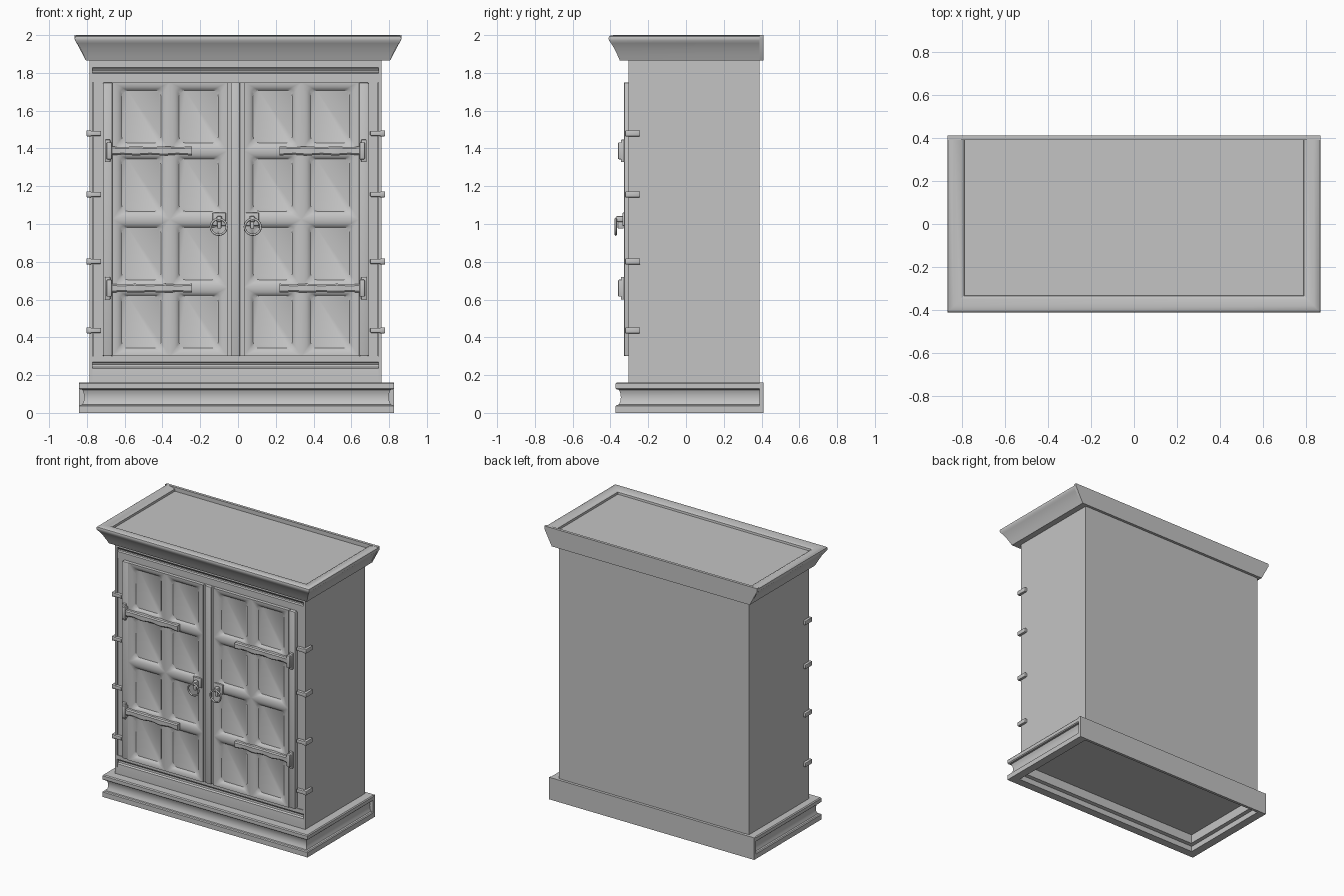
import bpy, bmesh, math
from mathutils import Vector

if "Cube" in bpy.data.objects:
    bpy.data.objects.remove(bpy.data.objects["Cube"])

grey = bpy.data.materials.new("plain_grey")
grey.use_nodes = True
grey.diffuse_color = (0.55, 0.55, 0.55, 1)
grey.node_tree.nodes["Principled BSDF"].inputs["Base Color"].default_value = grey.diffuse_color

CX = -0.012            # middle of the cabinet body
FRONT, BACK = -0.305, 0.39
DOOR = -0.328          # front plane of the doors


def finish(name, bm, smooth=True):
    bmesh.ops.recalc_face_normals(bm, faces=bm.faces)
    mesh = bpy.data.meshes.new(name)
    bm.to_mesh(mesh)
    bm.free()
    obj = bpy.data.objects.new(name, mesh)
    bpy.context.collection.objects.link(obj)
    mesh.materials.append(grey)
    if smooth:
        bpy.ops.object.select_all(action='DESELECT')
        obj.select_set(True)
        bpy.context.view_layer.objects.active = obj
        bpy.ops.object.shade_smooth_by_angle(angle=math.radians(35))
    return obj


def box(name, x0, x1, y0, y1, z0, z1, bevel=0):
    bm = bmesh.new()
    bmesh.ops.create_cube(bm, size=1)
    for v in bm.verts:
        v.co = ((x0 + x1) / 2 + v.co.x * (x1 - x0),
                (y0 + y1) / 2 + v.co.y * (y1 - y0),
                (z0 + z1) / 2 + v.co.z * (z1 - z0))
    if bevel:
        bmesh.ops.bevel(bm, geom=bm.edges[:], offset=bevel, segments=2,
                        affect='EDGES', profile=0.5)
    return finish(name, bm, bool(bevel))


def loft(name, rings):
    """Skin closed rings of equal length and cap both ends."""
    bm = bmesh.new()
    rows = [[bm.verts.new(p) for p in ring] for ring in rings]
    n = len(rows[0])
    for a, b in zip(rows, rows[1:]):
        for i in range(n):
            bm.faces.new((a[i], a[(i + 1) % n], b[(i + 1) % n], b[i]))
    bm.faces.new(rows[0])
    bm.faces.new(rows[-1])
    return finish(name, bm)


def moulding(name, profile, cx, w, front, back):
    """Sweep an (outward, z) profile round the left, front and right sides."""
    corners = [(-1, None), (-1, 1), (1, 1), (1, None)]
    loft(name, [[(cx + s * (w + o), back if f is None else front - o, z)
                 for o, z in profile] for s, f in corners])


def rail(name, profile, x0, x1):
    loft(name, [[(x, y, z) for y, z in profile] for x in (x0, x1)])


# Body: core, side panels and front stiles
box("body_core", CX - 0.77, CX + 0.77, -0.285, 0.388, 0.11, 1.965)
for side, s in (("right", -1), ("left", 1)):
    a, b = sorted((CX + s * 0.757, CX + s * 0.773))
    box(side + "_side_panel", a, b, FRONT, 0.388, 0.15, 1.88)
    a, b = sorted((CX + s * 0.70, CX + s * 0.754))
    box(side + "_stile", a, b, -0.3, -0.28, 0.3, 1.75)

# Grooved rails above and below the doors
rail("top_rail", [(-0.28, 1.75), (-0.303, 1.75), (-0.303, 1.798), (-0.29, 1.802),
                  (-0.288, 1.81), (-0.295, 1.822), (-0.305, 1.828), (-0.305, 1.87), (-0.28, 1.87)],
     CX - 0.757, CX + 0.757)
rail("bottom_rail", [(-0.28, 0.15), (-0.305, 0.15), (-0.305, 0.205), (-0.302, 0.235),
                     (-0.29, 0.242), (-0.288, 0.255), (-0.295, 0.266), (-0.305, 0.27),
                     (-0.305, 0.3), (-0.28, 0.3)], CX - 0.757, CX + 0.757)

# Crown moulding, back board and sunken top
moulding("crown_moulding", [(-0.05, 1.865), (0, 1.865), (0.012, 1.892), (0.03, 1.93),
                            (0.047, 1.957), (0.058, 1.972), (0.06, 1.982), (0.058, 1.992),
                            (0.05, 1.998), (0.03, 2.0), (0, 1.994), (-0.017, 1.985), (-0.02, 1.96)],
         0, 0.805, -0.35, BACK)
loft("crown_back_board", [[(-0.865, y, 2), (0.865, y, 2), (0.865, y, 1.978), (0.805, y, 1.865),
                           (-0.805, y, 1.865), (-0.865, y, 1.978)] for y in (BACK, 0.41)])
box("top_panel", -0.79, 0.79, -0.335, BACK, 1.95, 1.97)

# Hollow plinth with a coved face
moulding("plinth_moulding", [(-0.06, 0), (0, 0), (0, 0.036), (-0.006, 0.042), (-0.018, 0.044),
                             (-0.025, 0.06), (-0.028, 0.083), (-0.025, 0.106), (-0.018, 0.122),
                             (-0.006, 0.124), (0, 0.13), (0, 0.155), (-0.006, 0.162),
                             (-0.085, 0.162), (-0.085, 0.045), (-0.06, 0.04)],
         -0.008, 0.834, -0.373, BACK)
box("plinth_back_board", -0.842, 0.826, BACK, 0.41, 0, 0.162)


# Door leaves: a grid of cells sinking softly to rounded panels
def rounded_ring(hw, hz, r, steps=6):
    pts = []
    for q, (sx, sz) in enumerate(((1, 1), (-1, 1), (-1, -1), (1, -1))):
        for i in range(steps + 1):
            a = (q + i / steps) * math.pi / 2
            pts.append((sx * (hw - r) + r * math.cos(a), sz * (hz - r) + r * math.sin(a)))
    return pts


def door(name, x0):
    cw, ch, hw, hz = 0.152, 0.18125, 0.1035, 0.139
    inner = rounded_ring(hw, hz, 0.032)
    outer = rounded_ring(cw, ch, 0.0001)
    bm = bmesh.new()
    for col in range(2):
        for row in range(4):
            cx, cz = x0 + cw * (2 * col + 1), 0.3 + ch * (2 * row + 1)
            rows = []
            for k in range(6):
                t = k / 5
                depth = DOOR + 0.026 * (1 - math.sqrt(1 - (0.97 * t) ** 2))
                rows.append([bm.verts.new((cx + a[0] + (b[0] - a[0]) * t, depth,
                                           cz + a[1] + (b[1] - a[1]) * t))
                             for a, b in zip(outer, inner)])
            n = len(inner)
            for a, b in zip(rows, rows[1:]):
                for i in range(n):
                    bm.faces.new((a[i], a[(i + 1) % n], b[(i + 1) % n], b[i]))
            bm.faces.new(rows[-1])
    bmesh.ops.remove_doubles(bm, verts=bm.verts, dist=0.0005)
    rim = [e for e in bm.edges if e.is_boundary]
    ext = bmesh.ops.extrude_edge_only(bm, edges=rim)
    for v in ext["geom"]:
        if isinstance(v, bmesh.types.BMVert):
            v.co.y = -0.28
    finish(name, bm)


door("right_door", CX - 0.652)
door("left_door", CX + 0.044)

# Meeting strips between the doors
box("meeting_groove", CX - 0.045, CX + 0.045, -0.316, -0.28, 0.3, 1.75)
box("meeting_strip", CX - 0.026, CX + 0.022, DOOR, -0.28, 0.3, 1.75, 0.004)


# Ironwork, repeated on both sides
def mirrored_box(name, s, a, b, *rest):
    x0, x1 = sorted((CX + s * a, CX + s * b))
    box(name, x0, x1, *rest)


for side, s in (("right", -1), ("left", 1)):
    mirrored_box(side + "_hinge_post", s, 0.652, 0.704, DOOR, -0.28, 0.3, 1.75, 0.008)

    # Strap hinges with an upright end plate and a wavy bar
    for level, z in (("lower", 0.66), ("upper", 1.387)):
        tag = f"{level}_{side}_"
        mirrored_box(tag + "hinge_plate", s, 0.664, 0.693, -0.345, -0.32, z - 0.06, z + 0.06, 0.005)
        rings = []
        for i in range(17):
            t = i / 16
            wave = math.cos(t * 6 * math.pi)
            h = 0.022 + 0.002 * wave
            y = -0.352 - 0.004 * wave
            x = CX + s * (0.232 + 0.445 * t)
            rings.append([(x, -0.32, z - h), (x, y + 0.007, z - h), (x, y, z - h + 0.008),
                          (x, y, z + h - 0.008), (x, y + 0.007, z + h), (x, -0.32, z + h)])
        loft(tag + "hinge_strap", rings)
        mirrored_box(tag + "hinge_knuckle", s, 0.655, 0.684, -0.36, -0.32, z - 0.045, z + 0.045, 0.006)

    # Corner clips wrapping onto the cabinet side
    for i, z in enumerate((0.437, 0.802, 1.157, 1.48)):
        tag = f"{side}_clip_{i + 1}_"
        mirrored_box(tag + "front", s, 0.712, 0.788, -0.322, -0.29, z - 0.013, z + 0.013, 0.004)
        mirrored_box(tag + "side", s, 0.765, 0.791, -0.322, -0.243, z - 0.016, z + 0.016, 0.004)

    # Ring pull: square plate, boss, ring and tongue
    mirrored_box(side + "_pull_plate", s, 0.052, 0.122, -0.336, -0.32, 0.99, 1.06, 0.003)
    mirrored_box(side + "_pull_boss", s, 0.072, 0.102, -0.372, -0.33, 1.01, 1.042, 0.008)
    mirrored_box(side + "_pull_tongue", s, 0.076, 0.098, -0.362, -0.33, 0.975, 1.015, 0.006)
    rx = CX + s * 0.09
    bpy.ops.mesh.primitive_torus_add(location=(rx, -0.372, 0.985), rotation=(math.pi / 2, 0, 0),
                                     major_radius=0.042, minor_radius=0.006,
                                     major_segments=28, minor_segments=8)
    ring = bpy.context.object
    ring.name = side + "_pull_ring"
    ring.data.materials.append(grey)
    bpy.ops.object.shade_smooth()
